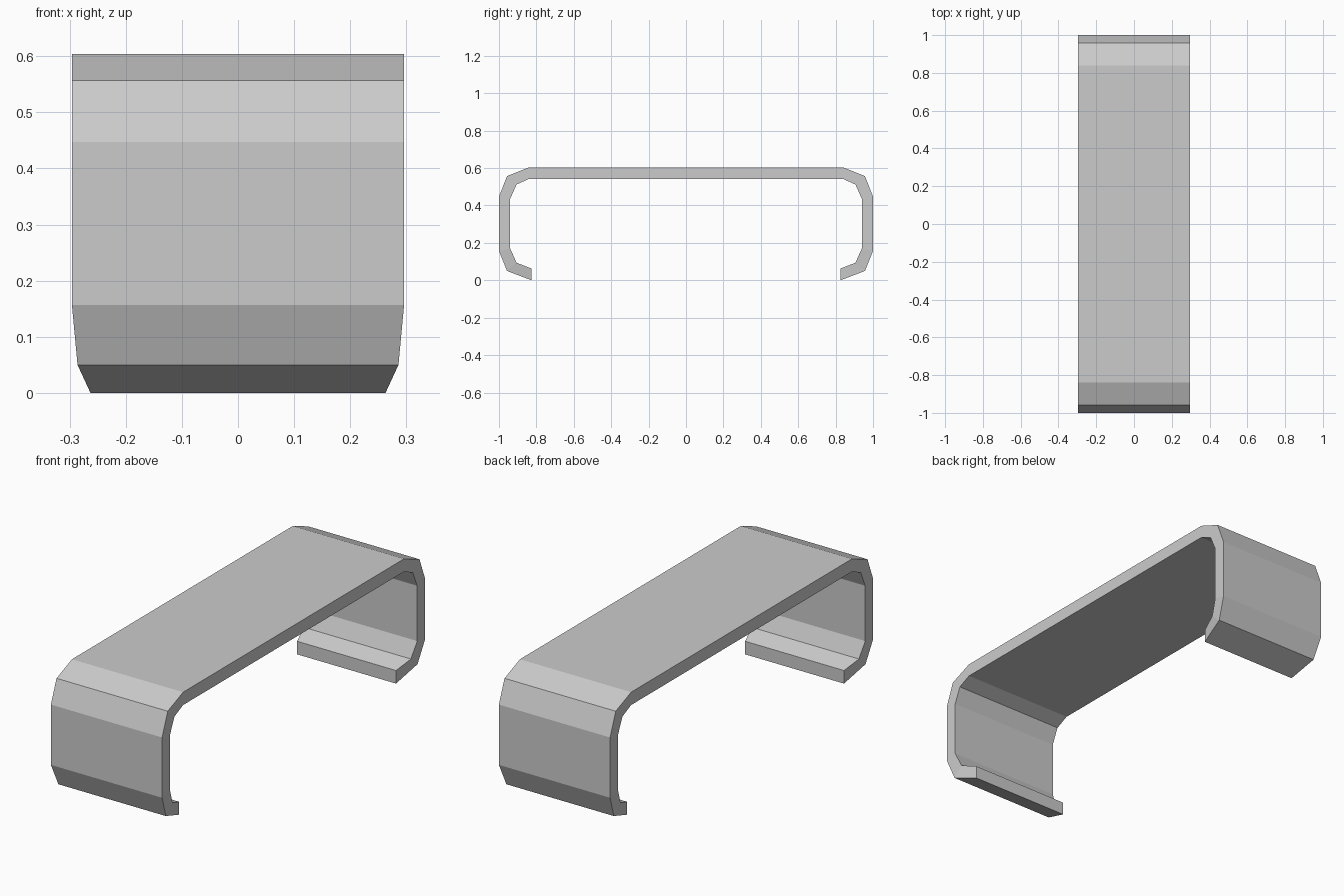
import bpy, bmesh

if "Cube" in bpy.data.objects:
    bpy.data.objects.remove(bpy.data.objects["Cube"])

# Half of the bent strip, lip tip to top: outer y, z, inner y, z, half width
half = [
    (0.826, 0.000, 0.826, 0.063, 0.263),
    (0.957, 0.050, 0.906, 0.094, 0.286),
    (1.000, 0.157, 0.940, 0.170, 0.296),
    (1.000, 0.447, 0.940, 0.436, 0.296),
    (0.957, 0.557, 0.906, 0.512, 0.296),
    (0.840, 0.604, 0.840, 0.542, 0.296),
]
stations = half + [(-a, b, -c, d, w) for a, b, c, d, w in reversed(half)]

# One four-cornered ring per station, bridged along the strip
bm = bmesh.new()
rings = []
for yo, zo, yi, zi, w in stations:
    corners = [(-w, yo, zo), (w, yo, zo), (w, yi, zi), (-w, yi, zi)]
    rings.append([bm.verts.new(c) for c in corners])
for a, b in zip(rings, rings[1:]):
    for i in range(4):
        j = (i + 1) % 4
        bm.faces.new((a[i], a[j], b[j], b[i]))

# Closed lip ends
bm.faces.new(rings[0])
bm.faces.new(rings[-1])
bmesh.ops.recalc_face_normals(bm, faces=bm.faces)

mesh = bpy.data.meshes.new("bent_clip")
bm.to_mesh(mesh)
bm.free()
clip = bpy.data.objects.new("bent_clip", mesh)
bpy.context.collection.objects.link(clip)
